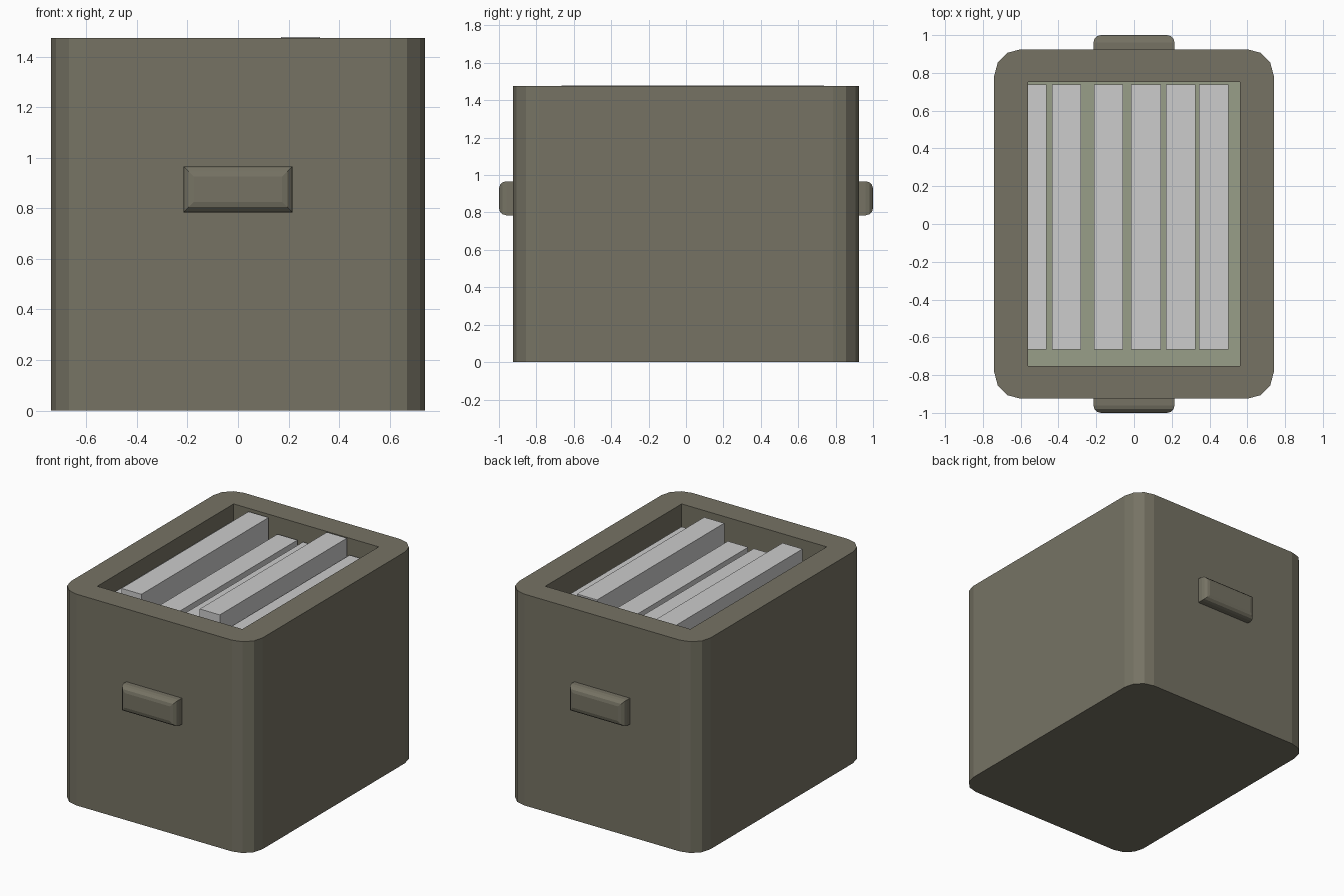
import bpy, bmesh, math

if "Cube" in bpy.data.objects:
    bpy.data.objects.remove(bpy.data.objects["Cube"])

HX, HY, HEIGHT = 0.74, 0.925, 1.475     # outer half sizes and height
IX, IY, FLOOR = 0.56, 0.752, 0.10       # cavity half sizes and floor level
RADIUS, SEG = 0.14, 3                   # corner rounding


def material(name, rgb):
    m = bpy.data.materials.new(name)
    m.diffuse_color = (*rgb, 1.0)
    m.use_nodes = True
    m.node_tree.nodes["Principled BSDF"].inputs["Base Color"].default_value = m.diffuse_color
    return m


olive = material("olive_grey", (0.181, 0.171, 0.127))
green = material("pale_green", (0.314, 0.342, 0.246))
grey = material("light_grey", (0.604, 0.604, 0.604))


def add_object(name, bm, *mats):
    bmesh.ops.recalc_face_normals(bm, faces=bm.faces)
    mesh = bpy.data.meshes.new(name)
    bm.to_mesh(mesh)
    bm.free()
    for m in mats:
        mesh.materials.append(m)
    ob = bpy.data.objects.new(name, mesh)
    bpy.context.collection.objects.link(ob)
    return ob


def block(name, lo, hi, mat, bevel_side=0):
    """Box between two corners; bevel_side rounds the rim facing -y or +y."""
    bm = bmesh.new()
    bmesh.ops.create_cube(bm, size=1)
    for v in bm.verts:
        v.co = [lo[i] + (v.co[i] + 0.5) * (hi[i] - lo[i]) for i in range(3)]
    if bevel_side:
        face = max(bm.faces, key=lambda f: f.calc_center_median().y * bevel_side)
        bmesh.ops.bevel(bm, geom=list(face.edges), offset=0.04, segments=3,
                        profile=0.5, affect='EDGES')
    return add_object(name, bm, mat)


# Open box: rounded outer wall, flat rim, rectangular cavity
bm = bmesh.new()
bottom, top, inner_top, inner_low = [], [], [], []
for k, (sx, sy) in enumerate([(1, 1), (-1, 1), (-1, -1), (1, -1)]):
    arc = []
    for i in range(SEG + 1):
        a = math.pi / 2 * (k + i / SEG)
        arc.append((sx * (HX - RADIUS) + RADIUS * math.cos(a),
                    sy * (HY - RADIUS) + RADIUS * math.sin(a)))
    bottom.append([bm.verts.new((x, y, 0)) for x, y in arc])
    top.append([bm.verts.new((x, y, HEIGHT)) for x, y in arc])
    inner_top.append(bm.verts.new((sx * IX, sy * IY, HEIGHT)))
    inner_low.append(bm.verts.new((sx * IX, sy * IY, FLOOR)))
low_ring = sum(bottom, [])
top_ring = sum(top, [])
n = len(low_ring)
for i in range(n):
    j = (i + 1) % n
    bm.faces.new((low_ring[i], low_ring[j], top_ring[j], top_ring[i]))
for k in range(4):
    j = (k + 1) % 4
    bm.faces.new(top[k] + [inner_top[k]])
    bm.faces.new((top[k][-1], top[j][0], inner_top[j], inner_top[k]))
    bm.faces.new((inner_top[k], inner_top[j], inner_low[j], inner_low[k]))
bm.faces.new(low_ring[::-1])
floor = bm.faces.new(inner_low)
floor.material_index = 1
add_object("box_body", bm, olive, green)

# Upright slabs standing in the cavity (x from, x to, top)
slabs = [(-0.56, -0.462, 1.36), (-0.435, -0.28, 1.46), (-0.212, -0.058, 1.362),
         (-0.015, 0.142, 1.36), (0.17, 0.325, 1.478), (0.345, 0.50, 1.365)]
for i, (x0, x1, z) in enumerate(slabs):
    block(f"slab_{i + 1}", (x0, -0.665, FLOOR), (x1, 0.738, z), grey)

# Rounded grips on front and back
block("front_grip", (-0.215, -1.0, 0.785), (0.215, -0.92, 0.967), olive, -1)
block("back_grip", (-0.215, 0.92, 0.785), (0.215, 1.0, 0.967), olive, 1)
